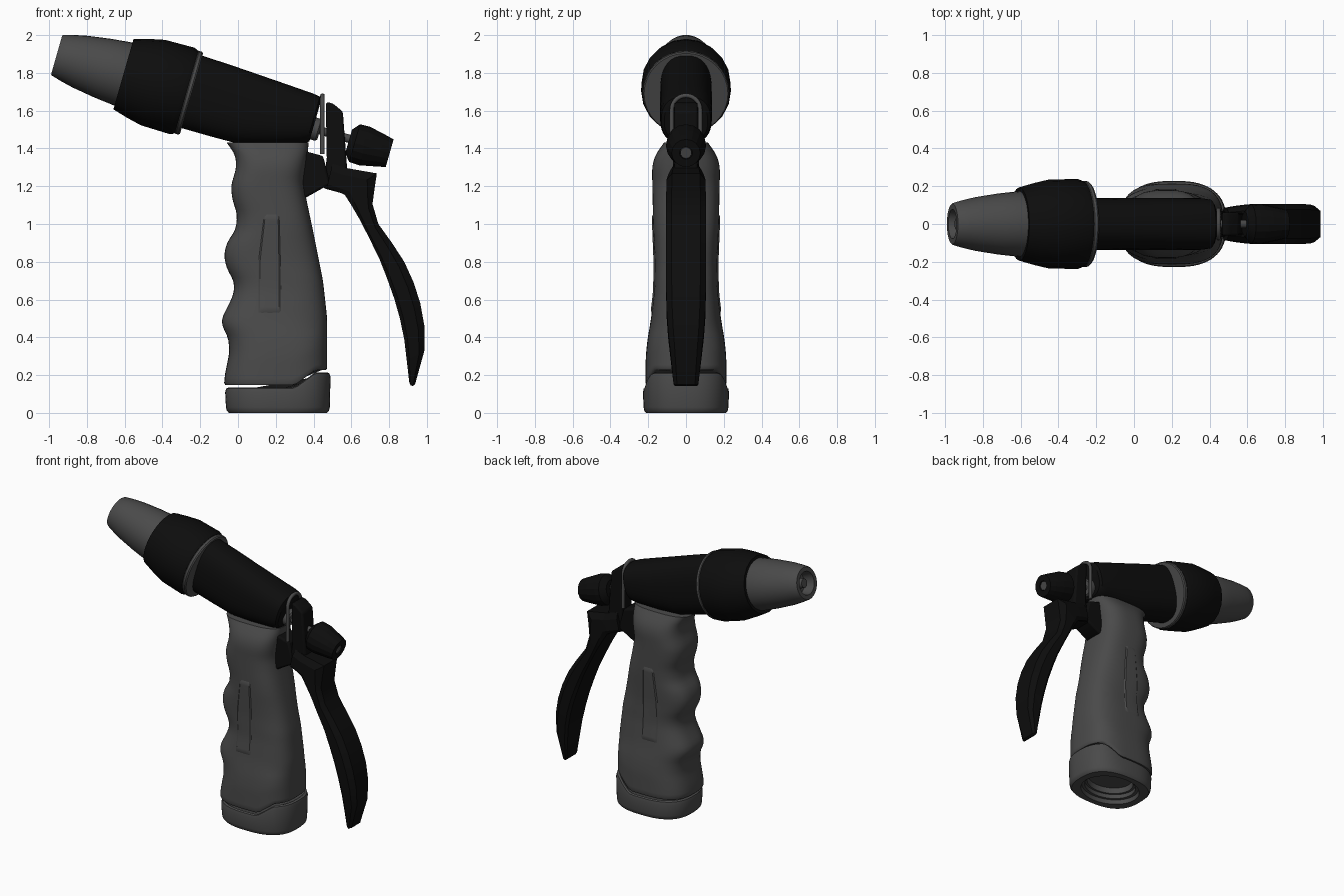
import bpy, bmesh, math
from mathutils import Vector

if "Cube" in bpy.data.objects:
    bpy.data.objects.remove(bpy.data.objects["Cube"])


def material(name, v):
    m = bpy.data.materials.new(name)
    m.diffuse_color = (v, v, v, 1)
    m.use_nodes = True
    m.node_tree.nodes["Principled BSDF"].inputs["Base Color"].default_value = m.diffuse_color
    return m


GREY = material("dark grey", 0.068)
BLACK = material("black", 0.004)


def finish(name, bm, mat, angle=32):
    bmesh.ops.recalc_face_normals(bm, faces=bm.faces)
    me = bpy.data.meshes.new(name)
    bm.to_mesh(me)
    bm.free()
    me.materials.append(mat)
    ob = bpy.data.objects.new(name, me)
    bpy.context.collection.objects.link(ob)
    bpy.ops.object.select_all(action='DESELECT')
    ob.select_set(True)
    bpy.context.view_layer.objects.active = ob
    bpy.ops.object.shade_smooth_by_angle(angle=math.radians(angle))
    return ob


def loft(name, rings, mat, angle=32):
    bm = bmesh.new()
    vs = [[bm.verts.new(p) for p in r] for r in rings]
    n = len(vs[0])
    for a, b in zip(vs, vs[1:]):
        for i in range(n):
            j = (i + 1) % n
            bm.faces.new((a[i], a[j], b[j], b[i]))
    bm.faces.new(vs[0])
    bm.faces.new(vs[-1])
    return finish(name, bm, mat, angle)


def prism(name, pts, w, mat, bevel=0.012):
    ob = loft(name, [[(x, y, z) for x, z in pts] for y in (-w, w)], mat)
    mod = ob.modifiers.new("soft edges", 'BEVEL')
    mod.width = bevel
    mod.segments = 2
    return ob


# Tilted barrel axis: t runs backwards along it, n is up from it
TILT = math.radians(16)


def axis(t, n, y):
    c, s = math.cos(TILT), math.sin(TILT)
    return (-0.96 + t * c + n * s, y, 1.895 - t * s + n * c)


def turned(name, profile, mat, sides=32, shift=0.0, angle=32):
    rings = []
    for t, r in profile:
        rings.append([axis(t, shift + r * math.cos(a), r * math.sin(a))
                      for a in (2 * math.pi * i / sides for i in range(sides))])
    return loft(name, rings, mat, angle)


def sgnpow(v, p):
    return math.copysign(abs(v) ** p, v)


def oval(n, e):
    return [(sgnpow(math.cos(a), 2 / e), sgnpow(math.sin(a), 2 / e))
            for a in (2 * math.pi * i / n for i in range(n))]


def table(tab, z):
    def lin(q):
        if q <= tab[0][0]:
            return tab[0][1]
        for (a, u), (b, v) in zip(tab, tab[1:]):
            if q <= b:
                return u + (v - u) * (q - a) / (b - a)
        return tab[-1][1]
    return sum(lin(z + d) for d in (-0.025, -0.01, 0, 0.01, 0.025)) / 5


# Nozzle tip with recessed mouth
turned("nozzle_tip", [(0.02, 0.004), (0.02, 0.03), (0.07, 0.036), (0.07, 0.066),
                      (0.0, 0.078), (0.0, 0.107), (0.006, 0.112), (0.06, 0.127),
                      (0.126, 0.142), (0.25, 0.161), (0.38, 0.175), (0.42, 0.17)], GREY)
# Twist collar and its ring
turned("twist_collar", [(0.40, 0.15), (0.368, 0.172), (0.368, 0.194), (0.45, 0.217),
                        (0.53, 0.235), (0.69, 0.238), (0.715, 0.228), (0.72, 0.18)],
       BLACK, 20, angle=25)
turned("collar_ring", [(0.712, 0.19), (0.712, 0.222), (0.72, 0.228), (0.735, 0.228),
                       (0.743, 0.222), (0.743, 0.19)], GREY)

# Barrel: oval sections given as t, top, bottom, half width
rings = []
for t, top, bot, w in [(0.70, .21, -.19, .136), (0.90, .203, -.19, .138),
                       (1.05, .195, -.187, .138), (1.2, .187, -.15, .138),
                       (1.36, .178, -.10, .136), (1.40, .172, -.083, .13),
                       (1.412, .15, -.07, .115)]:
    rings.append([axis(t, (top + bot) / 2 + c * (top - bot) / 2, s * w)
                  for c, s in oval(36, 2.5)])
loft("barrel", rings, BLACK)

# Valve plug, rod and adjusting knob behind the barrel
turned("valve_plug", [(1.38, 0.06), (1.44, 0.06), (1.45, 0.05)], GREY, 24)
turned("valve_rod", [(1.40, 0.022), (1.70, 0.022)], GREY, 16)
turned("adjusting_knob", [(1.612, 0.065), (1.645, 0.104), (1.70, 0.106),
                          (1.80, 0.085), (1.838, 0.076), (1.838, 0.034), (1.81, 0.03)],
       BLACK, 16, -0.014, 20)
turned("knob_end", [(1.80, 0.03), (1.832, 0.03)], GREY, 16, -0.014)

# Grip: outline tables against height
LEFT = [(.13, -.075), (.2, -.07), (.32, -.045), (.4, -.052), (.46, -.085), (.5, -.087),
        (.58, -.045), (.64, -.02), (.70, -.022), (.76, -.058), (.83, -.075), (.9, -.06),
        (.97, -.012), (1.05, -.004), (1.13, -.03), (1.2, -.038), (1.3, -.008),
        (1.37, -.015), (1.45, -.075)]
RIGHT = [(.13, .472), (.5, .472), (.7, .45), (.95, .40), (1.14, .36), (1.22, .347),
         (1.38, .37), (1.45, .375)]
WIDTH = [(.13, .215), (.3, .213), (.38, .205), (.5, .185), (.65, .168), (.8, .166),
         (1.0, .174), (1.3, .18), (1.36, .165), (1.42, .125), (1.45, .10)]
POWER = 2.9


def step(x):  # height of the joint between grip and base
    return 0.135 + 0.08 * min(1, max(0, (x - 0.30) / 0.11))


def grip_ring(z, scale=1.0):
    l, r, w = table(LEFT, z), table(RIGHT, z), table(WIDTH, z)
    out = []
    for c, s in oval(64, POWER):
        x = (l + r) / 2 + c * scale * (r - l) / 2
        low = step(x) + 0.012
        zz = z if z > 0.45 else low + (z - 0.145) / 0.305 * (0.45 - low)
        out.append((x, s * scale * w, zz))
    return out


loft("grip", [grip_ring(.145, .9), grip_ring(.145, .975)]
     + [grip_ring(.157 + i * .0255) for i in range(51)], GREY, 40)


# Raised side panels following the grip surface
def grip_y(x, z):
    l, r = table(LEFT, z), table(RIGHT, z)
    u = min(1, abs((x - (l + r) / 2) / ((r - l) / 2)))
    return table(WIDTH, z) * (1 - u ** POWER) ** (1 / POWER)


for side, sy in (("right", -1), ("left", 1)):
    bm = bmesh.new()
    rows, nr, nc = [], 26, 8
    for i in range(nr + 1):
        z = 0.52 + 0.54 * i / nr
        xa = 0.10 + 0.035 * max(0, (z - 0.8) / 0.26) + max(0, z - 1.035) * 0.7
        xb = 0.235 - 0.012 * max(0, (z - 0.75) / 0.31) - max(0, z - 1.035) * 0.7
        row = []
        for j in range(nc + 1):
            x = xa + (xb - xa) * j / nc
            edge = i in (0, nr) or j in (0, nc)
            row.append(bm.verts.new((x, sy * (grip_y(x, z) + (-.006 if edge else .006)), z)))
        rows.append(row)
    for a, b in zip(rows, rows[1:]):
        for j in range(nc):
            bm.faces.new((a[j], a[j + 1], b[j + 1], b[j]))
    ob = finish(side + "_grip_panel", bm, GREY)
    if sum(p.normal.y for p in ob.data.polygons) * sy < 0:
        ob.data.flip_normals()

# Hose base: stepped top, hollow threaded underside
rings = []
for kind, h, k in [("top", -.02, .80), ("top", 0, .93), ("top", -.006, .98), ("top", -.025, 1.0),
                   ("abs", .03, .985), ("abs", .012, .97), ("abs", 0, .93), ("abs", 0, .76),
                   ("abs", .03, .74), ("abs", .03, .66), ("abs", .06, .66), ("abs", .06, .60),
                   ("abs", .10, .58)]:
    ring = []
    for c, s in oval(64, 2 if k < .8 and kind == "abs" else 2.6):
        x = 0.211 + c * k * 0.279
        ring.append((x, s * k * 0.228, h if kind == "abs" else step(x) + h))
    rings.append(ring)
loft("hose_base", rings, GREY, 40)

# Trigger bracket and head
prism("trigger_bracket", [(.34, 1.39), (.45, 1.36), (.49, 1.21), (.44, 1.185), (.36, 1.14),
                          (.33, 1.14)], 0.07, BLACK)
prism("trigger_head", [(.465, 1.645), (.50, 1.64), (.555, 1.595), (.578, 1.29), (.56, 1.16),
                       (.45, 1.19), (.47, 1.35)], 0.062, BLACK)

# Trigger lever: inner x z, outer x z, half width
rings = []
for xi, zi, xo, zo, w in [(.47, 1.19, .50, 1.32, .085), (.52, 1.175, .58, 1.295, .095),
                          (.565, 1.155, .735, 1.268, .103), (.60, 1.10, .722, 1.18, .105),
                          (.643, 1.026, .712, 1.106, .105), (.69, .935, .743, 1.0, .105),
                          (.749, .815, .815, .90, .105), (.79, .71, .88, .80, .105),
                          (.828, .603, .93, .69, .105), (.857, .50, .965, .58, .103),
                          (.88, .39, .987, .46, .095), (.893, .28, .987, .33, .082),
                          (.907, .16, .937, .15, .066), (.915, .145, .925, .143, .06)]:
    p, q = Vector((xi, 0, zi)), Vector((xo, 0, zo))
    rings.append([p.lerp(q, f) + Vector((0, y * w, 0)) for f, y in
                  ((0, -.85), (.15, -1), (.7, -1), (1, -.72), (1, .72), (.7, 1), (.15, 1), (0, .85))])
loft("trigger_lever", rings, BLACK, 30)

# Wire locking loop over the rod
path = [(-.075, 1.37)] + [(-.075 * math.cos(a), 1.605 + .075 * math.sin(a))
                          for a in (math.pi * i / 14 for i in range(15))] + [(.075, 1.37)]
cu = bpy.data.curves.new("locking_loop", 'CURVE')
cu.dimensions = '3D'
cu.bevel_depth = 0.012
cu.bevel_resolution = 3
cu.use_fill_caps = True
sp = cu.splines.new('POLY')
sp.points.add(len(path) - 1)
for pt, (y, z) in zip(sp.points, path):
    pt.co = (0.447, y, z, 1)
cu.materials.append(GREY)
bpy.context.collection.objects.link(bpy.data.objects.new("locking_loop", cu))
